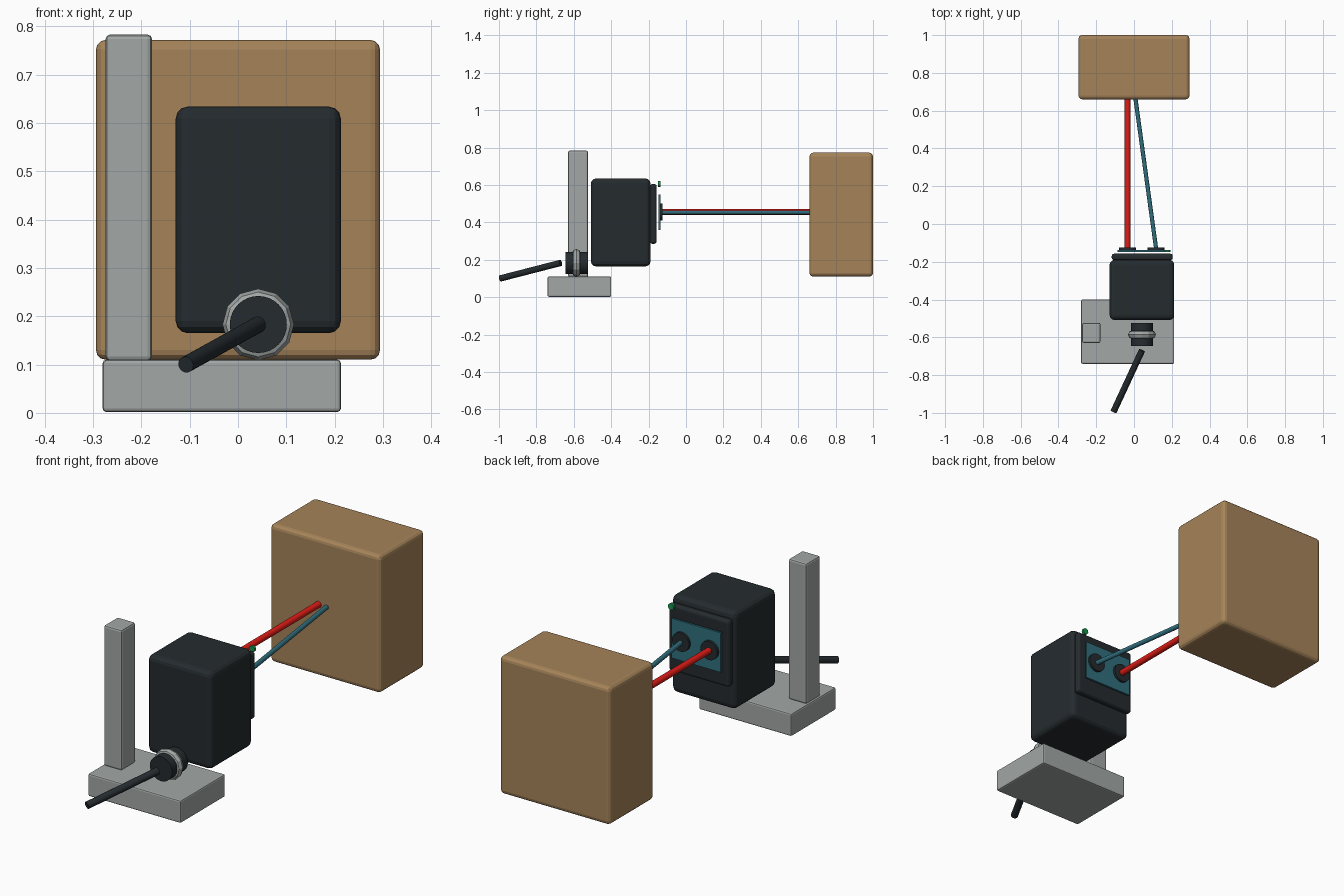
import bpy
from math import radians
from mathutils import Vector

if "Cube" in bpy.data.objects:
    bpy.data.objects.remove(bpy.data.objects["Cube"])


def material(name, r, g, b):
    m = bpy.data.materials.new(name)
    m.diffuse_color = (r, g, b, 1)
    m.use_nodes = True
    m.node_tree.nodes["Principled BSDF"].inputs["Base Color"].default_value = m.diffuse_color
    return m


GREY = material("grey", 0.36, 0.39, 0.38)
BLACK = material("black", 0.018, 0.024, 0.028)
CARD = material("cardboard", 0.38, 0.23, 0.10)
TEAL = material("teal", 0.03, 0.16, 0.21)
RED = material("red", 0.75, 0.012, 0.008)
GREEN = material("green", 0.01, 0.30, 0.08)


def finish(name, mat):
    ob = bpy.context.object
    ob.name = name
    ob.data.materials.append(mat)
    return ob


def box(name, mat, x, y, z, bevel=0.0, segments=3):
    """Box from (min, max) ranges with rounded edges."""
    mid = [(a + b) / 2 for a, b in (x, y, z)]
    bpy.ops.mesh.primitive_cube_add(size=1, location=mid)
    ob = finish(name, mat)
    ob.scale = [b - a for a, b in (x, y, z)]
    bpy.ops.object.transform_apply(location=False, rotation=False, scale=True)
    if bevel:
        mod = ob.modifiers.new("bevel", 'BEVEL')
        mod.width = bevel
        mod.segments = segments
    return ob


def rod(name, mat, start, end, radius, sides=24):
    """Cylinder between two points."""
    a, b = Vector(start), Vector(end)
    d = b - a
    bpy.ops.mesh.primitive_cylinder_add(
        vertices=sides, radius=radius, depth=d.length, location=(a + b) / 2,
        rotation=d.to_track_quat('Z', 'Y').to_euler())
    ob = finish(name, mat)
    bpy.ops.object.shade_smooth_by_angle(angle=radians(35))
    return ob


# Target carton
box("carton", CARD, (-0.294, 0.294), (0.66, 1.0), (0.11, 0.772), 0.02)

# Stand: base slab and upright post
box("base", GREY, (-0.28, 0.213), (-0.74, -0.40), (0.002, 0.11), 0.007, 2)
box("post", GREY, (-0.274, -0.178), (-0.63, -0.523), (0.108, 0.783), 0.009, 2)

# Sensor housing, face plate and window
box("housing", BLACK, (-0.129, 0.213), (-0.508, -0.19), (0.165, 0.634), 0.025)
box("face_plate", BLACK, (-0.118, 0.205), (-0.192, -0.157), (0.285, 0.605), 0.013)
box("window", TEAL, (-0.088, 0.172), (-0.147, -0.137), (0.36, 0.55))

# Lenses and status lamp
for side, x in (("emitter", -0.034), ("receiver", 0.117)):
    rod(side + "_lens", BLACK, (x, -0.139, 0.455), (x, -0.125, 0.455), 0.045, 32)
rod("status_lamp", GREEN, (0.177, -0.149, 0.605), (0.177, -0.137, 0.605), 0.015, 16)

# Outgoing and returning beams
rod("outgoing_beam", RED, (-0.034, -0.13, 0.455), (-0.034, 0.662, 0.455), 0.015)
rod("return_beam", TEAL, (0.008, 0.662, 0.453), (0.117, -0.13, 0.453), 0.011)

# Cable gland: black barrel with a faceted metal ring
rod("gland_barrel", BLACK, (0.042, -0.645, 0.183), (0.042, -0.525, 0.183), 0.059, 32)
bpy.ops.mesh.primitive_torus_add(
    major_segments=12, minor_segments=8, major_radius=0.0505, minor_radius=0.0235,
    location=(0.042, -0.586, 0.183), rotation=(radians(90), 0, 0))
finish("gland_ring", GREY)

# Cable leading away
rod("cable", BLACK, (0.042, -0.67, 0.183), (-0.108, -0.993, 0.1), 0.017)
